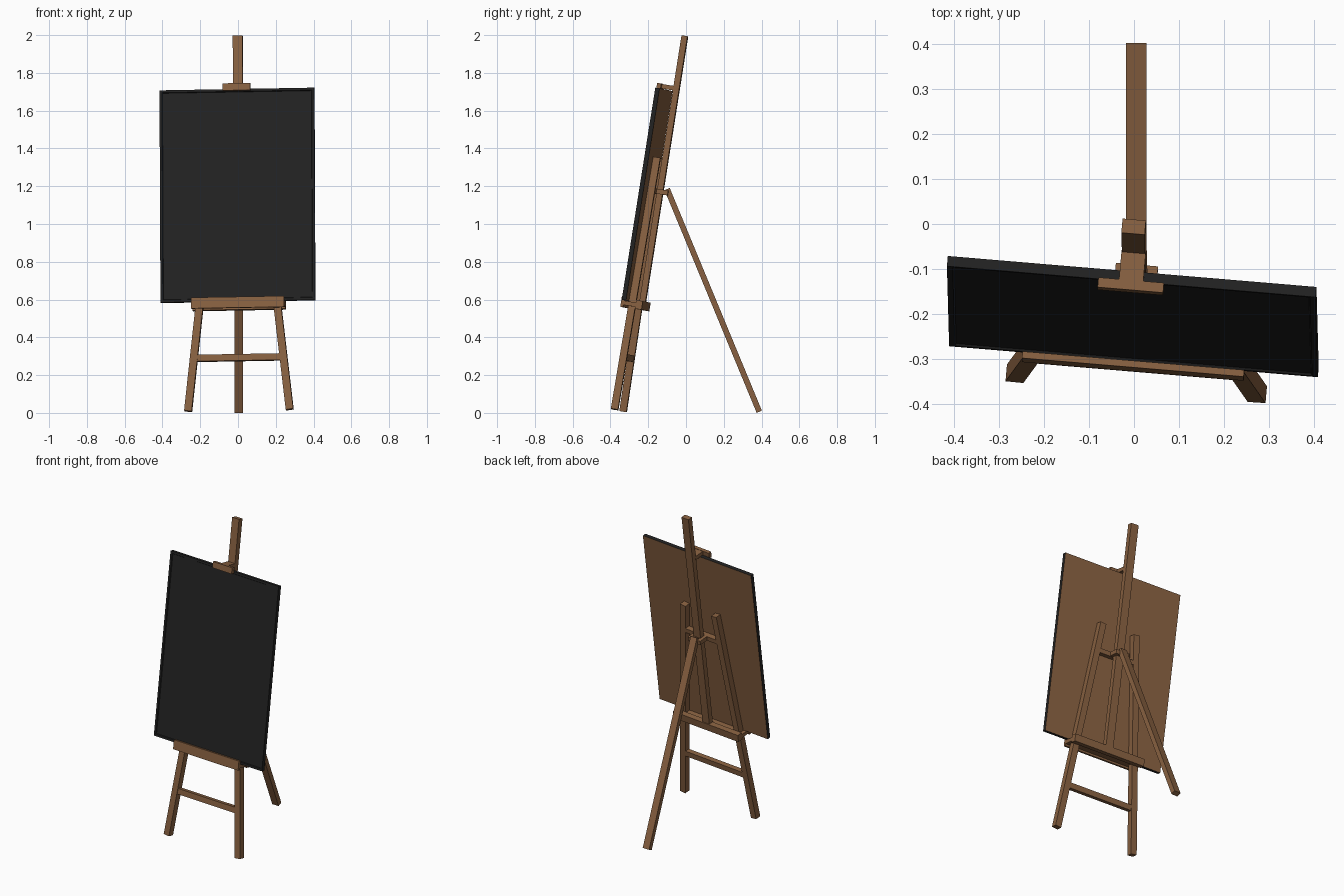
import bpy, bmesh
from math import radians
from mathutils import Matrix, Vector

if "Cube" in bpy.data.objects:
    bpy.data.objects.remove(bpy.data.objects["Cube"])


def material(name, rgb):
    m = bpy.data.materials.new(name)
    m.diffuse_color = (*rgb, 1)
    m.use_nodes = True
    m.node_tree.nodes["Principled BSDF"].inputs["Base Color"].default_value = m.diffuse_color
    return m


WOOD = material("brown wood", (0.245, 0.118, 0.052))
BLACK = material("chalk black", (0.016, 0.016, 0.016))

# The easel frame leans back and is turned slightly; parts are laid out upright first
LEAN = (Matrix.Translation((0.008, -0.322, 0)) @ Matrix.Rotation(radians(-9), 4, 'X')
        @ Matrix.Rotation(radians(-0.25), 4, 'Y') @ Matrix.Rotation(radians(-4.9), 4, 'Z'))


def finish(name, bm, mats):
    me = bpy.data.meshes.new(name)
    bmesh.ops.recalc_face_normals(bm, faces=bm.faces)
    bm.to_mesh(me)
    bm.free()
    for m in mats:
        me.materials.append(m)
    ob = bpy.data.objects.new(name, me)
    bpy.context.collection.objects.link(ob)
    return ob


def beam(name, a, b, width, depth, frame=LEAN):
    """Square-ended bar from a to b; width runs along x."""
    a, b = Vector(a), Vector(b)
    z = (b - a).normalized()
    y = z.cross(Vector((1, 0, 0))).normalized()
    x = y.cross(z)
    rot = Matrix((x, y, z)).transposed().to_4x4()
    bm = bmesh.new()
    bmesh.ops.create_cube(bm, size=1, matrix=frame @ Matrix.Translation((a + b) / 2) @ rot
                          @ Matrix.Diagonal((width, depth, (b - a).length, 1)))
    return finish(name, bm, [WOOD])


def box_mesh(x, y, z):
    bm = bmesh.new()
    lo, hi = Vector((x[0], y[0], z[0])), Vector((x[1], y[1], z[1]))
    bmesh.ops.create_cube(bm, size=1, matrix=Matrix.Translation((lo + hi) / 2)
                          @ Matrix.Diagonal((*(hi - lo), 1)))
    return bm


def box(name, x, y, z):
    bm = box_mesh(x, y, z)
    bm.transform(LEAN)
    return finish(name, bm, [WOOD])


# Mast and splayed front legs
box("mast", (-0.026, 0.026), (-0.016, 0.016), (0.56, 2.021))
for side, s in (("left", -1), ("right", 1)):
    beam(side + "_front_leg", (s * 0.27, -0.035, 0.008), (s * 0.118, -0.035, 1.36), 0.04, 0.038)
    box(side + "_hinge_cheek", sorted((s * 0.027, s * 0.047)), (-0.02, 0.045), (1.172, 1.198))

# Rails between the legs
box("lower_rail", (-0.232, 0.232), (-0.05, -0.02), (0.273, 0.308))
box("upper_rail", (-0.13, 0.13), (-0.05, -0.016), (1.17, 1.198))
box("hinge_bar", (-0.047, 0.047), (0.02, 0.045), (1.172, 1.198))

# Tray with front lip and back bar
box("tray_shelf", (-0.247, 0.247), (-0.08, 0.02), (0.562, 0.585))
box("tray_lip", (-0.247, 0.247), (-0.093, -0.078), (0.55, 0.608))
box("tray_back_bar", (-0.247, 0.247), (-0.014, 0.021), (0.552, 0.598))

# Clamp holding the top of the board
box("clamp_neck", (-0.027, 0.027), (-0.08, -0.012), (1.726, 1.75))
box("clamp_jaw", (-0.073, 0.073), (-0.1, -0.078), (1.714, 1.752))

# Board: black, slightly recessed front, brown back
bm = box_mesh((-0.411, 0.411), (-0.077, -0.054), (0.587, 1.724))
for f in bm.faces:
    f.material_index = 1 if f.normal.y > 0.5 else 0
front = [f for f in bm.faces if f.normal.y < -0.5]
bmesh.ops.inset_region(bm, faces=front, thickness=0.018)
bmesh.ops.inset_region(bm, faces=front, thickness=0.004, depth=-0.005)
bm.transform(LEAN)
finish("board", bm, [BLACK, WOOD])

# Rear strut, not turned with the frame
beam("rear_leg", (0.005, 0.388, 0.006), (0.005, -0.1, 1.185), 0.045, 0.03, Matrix())
